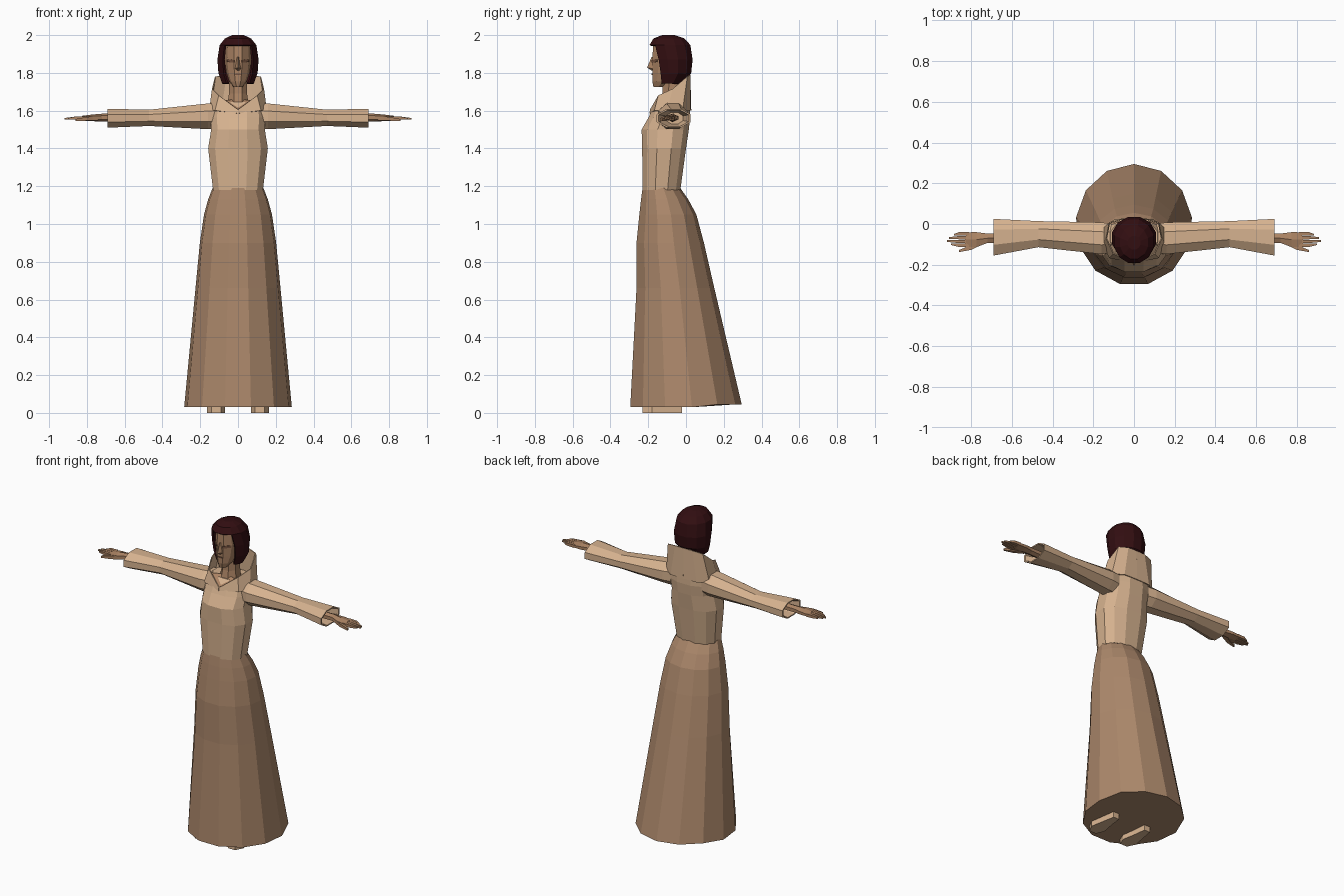
import bpy, bmesh, math

if "Cube" in bpy.data.objects:
    bpy.data.objects.remove(bpy.data.objects["Cube"])


def material(name, srgb):
    m = bpy.data.materials.new(name)
    lin = [((c / 255 + 0.055) / 1.055) ** 2.4 for c in srgb]
    m.diffuse_color = (*lin, 1)
    m.use_nodes = True
    m.node_tree.nodes["Principled BSDF"].inputs["Base Color"].default_value = m.diffuse_color
    return m


CREAM = material("light tan cloth", (214, 178, 143))
BROWN = material("brown cloth", (172, 136, 107))
SKIN = material("skin", (172, 132, 100))
DARK = material("dark skin detail", (118, 84, 64))
HAIR = material("dark red hair", (50, 14, 17))


def loft(name, rings, mat, caps=(True, True), closed=True, mirror=False, thick=0, drop=None):
    """Skin a list of equal-length point rings into a flat-faced mesh."""
    bm = bmesh.new()
    vs = [[bm.verts.new(p) for p in r] for r in rings]
    n = len(rings[0])
    for a, b in zip(vs, vs[1:]):
        for i in range(n if closed else n - 1):
            j = (i + 1) % n
            bm.faces.new((a[i], a[j], b[j], b[i]))
    if caps[0]:
        bm.faces.new(vs[0])
    if caps[1]:
        bm.faces.new(vs[-1])
    bmesh.ops.recalc_face_normals(bm, faces=bm.faces[:])
    if drop:
        gone = [f for f in bm.faces if drop(f.calc_center_median())]
        bmesh.ops.delete(bm, geom=gone, context='FACES')
    me = bpy.data.meshes.new(name)
    bm.to_mesh(me)
    bm.free()
    me.materials.append(mat)
    ob = bpy.data.objects.new(name, me)
    bpy.context.collection.objects.link(ob)
    if thick:
        s = ob.modifiers.new("thickness", 'SOLIDIFY')
        s.thickness, s.offset = thick, 0
    if mirror:
        m = ob.modifiers.new("mirror", 'MIRROR')
        m.use_mirror_merge = False
    return ob


def level(z, rx, front, back, n=12, p=1.0):
    """Horizontal ring with a flat front; odd n gives a vertex at the back."""
    off = 0 if n % 2 else 0.5
    pw = lambda v: math.copysign(abs(v) ** p, v)
    ang = [(i + off) * 2 * math.pi / n for i in range(n)]
    pts = [(pw(math.sin(a)), pw(math.cos(a))) for a in ang]
    mx = max(x for x, y in pts)
    lo, hi = min(y for x, y in pts), max(y for x, y in pts)
    return [(x / mx * rx, front + (y - lo) / (hi - lo) * (back - front), z) for x, y in pts]


def upright(x, cy, ry, cz, rz, n=8):
    """Ring across the arm direction."""
    return [(x, cy + ry * math.cos((i + .5) * 2 * math.pi / n) / math.cos(math.pi / n),
             cz + rz * math.sin((i + .5) * 2 * math.pi / n) / math.cos(math.pi / n)) for i in range(n)]


# Long skirt, trailing towards the back
skirt = [(1.19, .135, -.23, -.03), (1.13, .158, -.238, .012), (1.05, .18, -.247, .055),
         (.9, .202, -.262, .095), (.66, .225, -.262, .15), (.03, .285, -.295, .295)]
rings = [level(*s, n=13) for s in skirt]
rings[-1] = [(x, y, .03 + (.015 if y > .1 else 0)) for x, y, z in rings[-1]]
loft("skirt", rings, BROWN)

# Bodice
bodice = [(1.18, .132, -.23, -.03), (1.40, .158, -.232, 0), (1.50, .142, -.235, .015),
          (1.565, .145, -.198, .022), (1.61, .14, -.178, .022), (1.645, .115, -.14, .015)]
loft("bodice", [level(*s, n=12, p=.85) for s in bodice], CREAM)

# Standing collar, high at the back and falling to a V in front
base = [(0, .025, 1.6), (.09, .022, 1.6), (.148, -.02, 1.6), (.15, -.10, 1.6), (.12, -.165, 1.6), (0, -.19, 1.585)]
top = [(0, .02, 1.79), (.06, .02, 1.79), (.12, .005, 1.78), (.135, -.07, 1.715), (.10, -.145, 1.68), (0, -.188, 1.605)]
loft("collar", [base, top], CREAM, caps=(False, False), closed=False, mirror=True, thick=.006)

# Skin in the neck opening, and the neck
loft("neck_opening", [[(0, -.184, 1.607), (.09, -.135, 1.655), (0, -.11, 1.66), (-.09, -.135, 1.655)],
                      [(0, -.179, 1.605), (.088, -.13, 1.64), (0, -.11, 1.645), (-.088, -.13, 1.64)]], SKIN)
loft("neck", [level(1.62, .058, -.14, -.01, 8), level(1.69, .048, -.125, -.015, 8),
              level(1.80, .048, -.12, -.01, 8)], SKIN)

# Sleeves with hollow cuffs
sleeve = [(.11, -.07, .07, 1.572, .07), (.16, -.07, .078, 1.57, .068), (.47, -.05, .064, 1.562, .043),
          (.69, -.065, .09, 1.56, .05), (.69, -.065, .08, 1.56, .043), (.60, -.06, .045, 1.56, .03)]
loft("sleeve", [upright(*s) for s in sleeve], CREAM, mirror=True)

# Hands: palm, four fingers, thumb
palm = [(.59, -.07, .022, 1.562, .02), (.72, -.07, .023, 1.563, .018), (.775, -.077, .037, 1.562, .015),
        (.825, -.077, .036, 1.56, .011)]
loft("palm", [upright(*s, n=6) for s in palm], SKIN, mirror=True)
for i, tip in enumerate((.885, .91, .918, .90)):
    y = -.048 - .019 * i
    f = [(.81, y, .009, 1.561, .009), (.86, y, .008, 1.561, .008), (tip, y * .8 - .015, .004, 1.557, .004)]
    loft("finger_%d" % (i + 1), [upright(*s, n=4) for s in f], SKIN, mirror=True)
thumb = [(.74, -.085, .012, 1.56, .011), (.80, -.115, .012, 1.557, .010), (.86, -.133, .005, 1.55, .006)]
loft("thumb", [upright(*s, n=4) for s in thumb], SKIN, mirror=True)

# Head and nose
head = [(1.725, .024, -.172, -.12), (1.755, .046, -.178, -.07), (1.80, .062, -.178, -.02),
        (1.87, .071, -.178, 0), (1.955, .066, -.174, 0)]
loft("head", [level(*s, n=10) for s in head], SKIN)
loft("nose", [[(-.006, -.176, 1.885), (0, -.182, 1.885), (.006, -.176, 1.885)],
              [(-.018, -.174, 1.822), (0, -.206, 1.828), (.018, -.174, 1.822)],
              [(-.008, -.174, 1.812), (0, -.182, 1.812), (.008, -.174, 1.812)]], SKIN)

# Eyes and mouth as thin plates
loft("eye", [[(.020, -.181, 1.855), (.056, -.152, 1.857)], [(.020, -.181, 1.868), (.056, -.152, 1.872)]],
     DARK, caps=(False, False), closed=False, mirror=True, thick=.004)
loft("mouth", [[(-.018, -.180, 1.789), (.018, -.180, 1.789)], [(-.014, -.180, 1.796), (.014, -.180, 1.796)]],
     DARK, caps=(False, False), closed=False, thick=.004)

# Bobbed hair with the face left open
hair = [(1.745, .078, -.14, -.03), (1.80, .098, -.155, .022), (1.87, .103, -.168, .029),
        (1.945, .092, -.188, .018), (1.978, .065, -.168, -.012), (1.994, .03, -.125, -.06)]
loft("hair", [level(*s, n=12) for s in hair], HAIR, caps=(False, True), thick=.012,
     drop=lambda c: c.z < 1.94 and c.y < -.066 and abs(c.x) < .068)

# Shoes just below the hem
outline = [(.095, -.02), (.135, -.02), (.15, -.10), (.165, -.18), (.14, -.23), (.09, -.23), (.07, -.18), (.085, -.10)]
loft("shoe", [[(x, y, z) for x, y in outline] for z in (0, .05)], CREAM, mirror=True)
